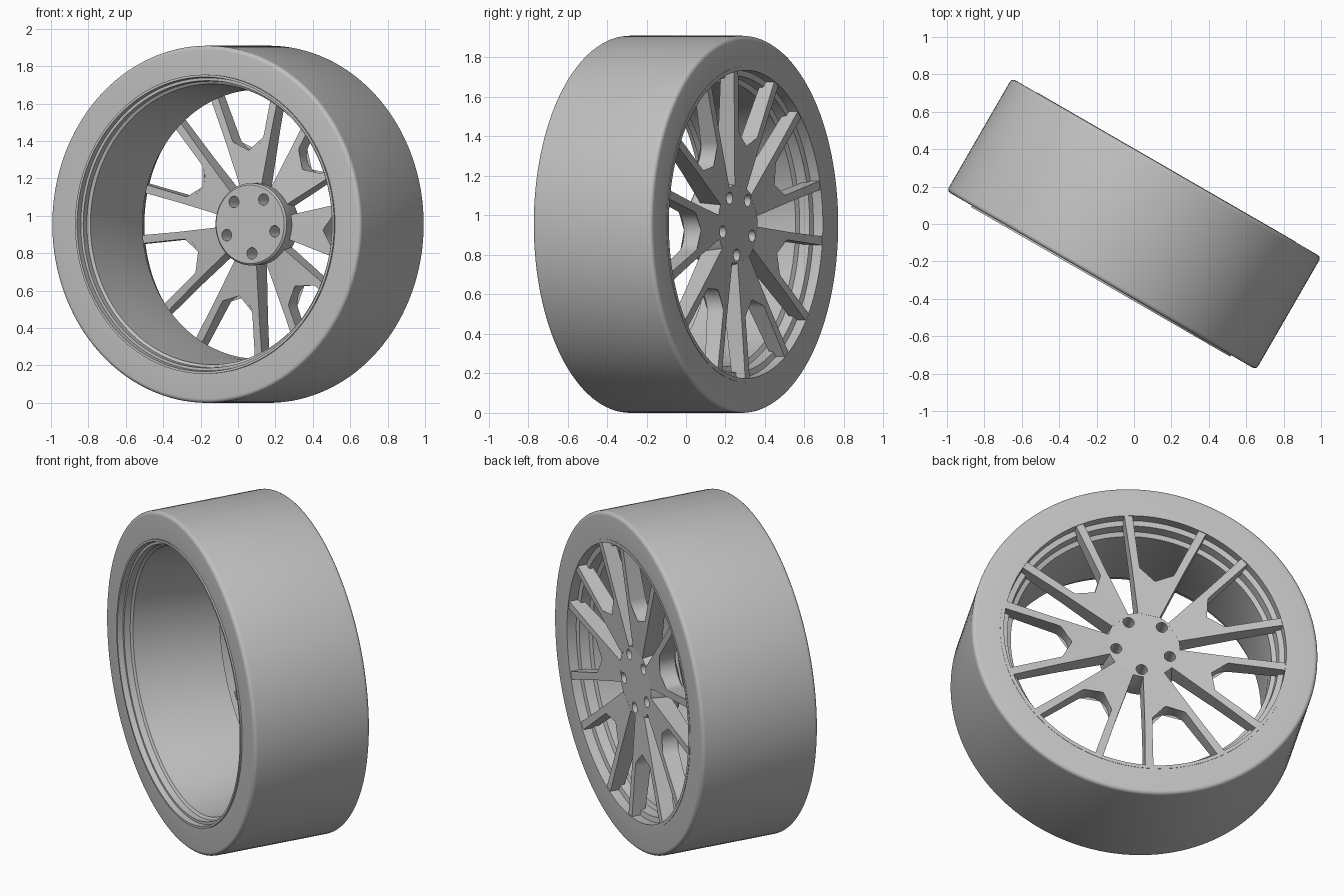
import bpy, bmesh, math
from mathutils import Matrix, Vector

cube = bpy.data.objects.get("Cube")
if cube:
    bpy.data.objects.remove(cube, do_unlink=True)

RADIUS = 0.955
PAIRS = 7
# Wheel axis is local y; the whole wheel is turned about the vertical
PLACE = Matrix.Translation((0, 0, RADIUS)) @ Matrix.Rotation(math.radians(-30), 4, 'Z')

grey = bpy.data.materials.new("plain grey")
grey.use_nodes = True
GREY = (0.53, 0.53, 0.53, 1)
grey.diffuse_color = GREY
grey.node_tree.nodes["Principled BSDF"].inputs["Base Color"].default_value = GREY


def make(name, bm):
    bmesh.ops.remove_doubles(bm, verts=bm.verts, dist=1e-5)
    bmesh.ops.recalc_face_normals(bm, faces=bm.faces)
    mesh = bpy.data.meshes.new(name)
    bm.to_mesh(mesh)
    bm.free()
    mesh.materials.append(grey)
    ob = bpy.data.objects.new(name, mesh)
    bpy.context.collection.objects.link(ob)
    ob.matrix_world = PLACE
    return ob


def smooth(ob):
    bpy.ops.object.select_all(action='DESELECT')
    ob.select_set(True)
    bpy.context.view_layer.objects.active = ob
    bpy.ops.object.shade_smooth_by_angle(angle=math.radians(30))


def revolve(name, profile, steps=128, closed=True):
    """Spin an (r, y) outline around the wheel axis."""
    bm = bmesh.new()
    vs = [bm.verts.new((r, y, 0)) for r, y in profile]
    edges = [bm.edges.new(p) for p in zip(vs, vs[1:])]
    if closed:
        edges.append(bm.edges.new((vs[-1], vs[0])))
    bmesh.ops.spin(bm, geom=vs + edges, cent=(0, 0, 0), axis=(0, 1, 0),
                   angle=math.tau, steps=steps, use_merge=True)
    return make(name, bm)


# Tyre: plain band with rounded shoulders
FILLET = 0.022
shoulder = [(RADIUS - FILLET + FILLET * math.sin(a), 0.348 - FILLET + FILLET * math.cos(a))
            for a in (math.pi / 2 * i / 5 for i in range(6))]
tyre_outline = ([(0.79, 0.348)] + shoulder +
                [(r, -y) for r, y in reversed(shoulder)] + [(0.79, -0.348)])
smooth(revolve("tyre", tyre_outline))

# Rim: stepped lips joined by a tapered barrel
rim_outline = [(0.80, -0.357), (0.787, -0.357), (0.783, -0.325), (0.768, -0.325),
               (0.765, -0.29), (0.75, -0.28), (0.735, -0.10), (0.722, 0.08),
               (0.72, 0.225), (0.745, 0.235), (0.75, 0.29), (0.78, 0.295),
               (0.78, 0.35), (0.80, 0.35)]
smooth(revolve("rim", rim_outline))

# Hub with five bolt holes
hub = revolve("hub", [(0, 0.13), (0.21, 0.13), (0.22, 0.14), (0.22, 0.20),
                      (0.20, 0.303), (0, 0.303)], 64, closed=False)
bm = bmesh.new()
for i in range(5):
    a = math.radians(-86 + 72 * i)
    spot = Matrix.Translation((0.156 * math.cos(a), 0.22, 0.156 * math.sin(a)))
    bmesh.ops.create_cone(bm, cap_ends=True, segments=24, radius1=0.031, radius2=0.031,
                          depth=0.4, matrix=spot @ Matrix.Rotation(math.pi / 2, 4, 'X'))
cutter = make("bolt_hole_cutter", bm)
cutter.hide_render = True
cut = hub.modifiers.new("bolt holes", 'BOOLEAN')
cut.object = cutter
cut.solver = 'EXACT'
bpy.ops.object.select_all(action='DESELECT')
hub.select_set(True)
bpy.context.view_layer.objects.active = hub
bpy.ops.object.modifier_apply(modifier=cut.name)
bpy.data.objects.remove(cutter, do_unlink=True)
smooth(hub)

# Forked spokes: wedges with a rounded notch, as (across, outward) half outlines
SLOPE = 0.29
ARC, ARC_AT, STEPS = 0.105, 0.505, 8
lean = math.atan(SLOPE)
outer = [(0.061, 0.19), (0.148, 0.49), (0.231, 0.755)]
inner = [(0, ARC_AT - ARC)]
for i in range(1, STEPS + 1):
    a = (math.pi / 2 - lean) * i / STEPS
    inner.append((ARC * math.sin(a), ARC_AT - ARC * math.cos(a)))
inner.append((0.187, 0.766))


def depth(r):
    """Back and front of the spoke at radius r."""
    t = (r - 0.19) / 0.60
    return 0.303 + 0.043 * t, 0.19 + 0.08 * t


def forked_spoke(bm, turn):
    spin = Matrix.Rotation(turn, 3, 'Y')
    half = outer + inner[::-1]
    outline = half + [(-x, r) for x, r in reversed(half)][1:]
    sides = [[], []]
    for x, r in outline:
        for side, y in zip(sides, depth(math.hypot(x, r))):
            side.append(bm.verts.new(spin @ Vector((x, y, r))))
    n = len(outline)
    for i in range(n):
        j = (i + 1) % n
        bm.faces.new((sides[0][i], sides[0][j], sides[1][j], sides[1][i]))
    # Strips join each outer edge to the notch edge
    k = len(inner)
    for side in sides:
        root_r, mid_r, tip_r, tip_l, mid_l, root_l = (
            side[0], side[1], side[2], side[2 * k + 2], side[2 * k + 3], side[2 * k + 4])
        notch = side[3:2 * k + 2]
        bottom = notch[k - 1]
        bm.faces.new((root_r, mid_r, bottom, mid_l, root_l))
        bm.faces.new([mid_r, tip_r] + notch[:k])
        bm.faces.new([mid_l, bottom] + notch[k:] + [tip_l])


bm = bmesh.new()
for i in range(PAIRS):
    forked_spoke(bm, math.radians(-8.6) - math.tau * i / PAIRS)
smooth(make("forked_spokes", bm))
